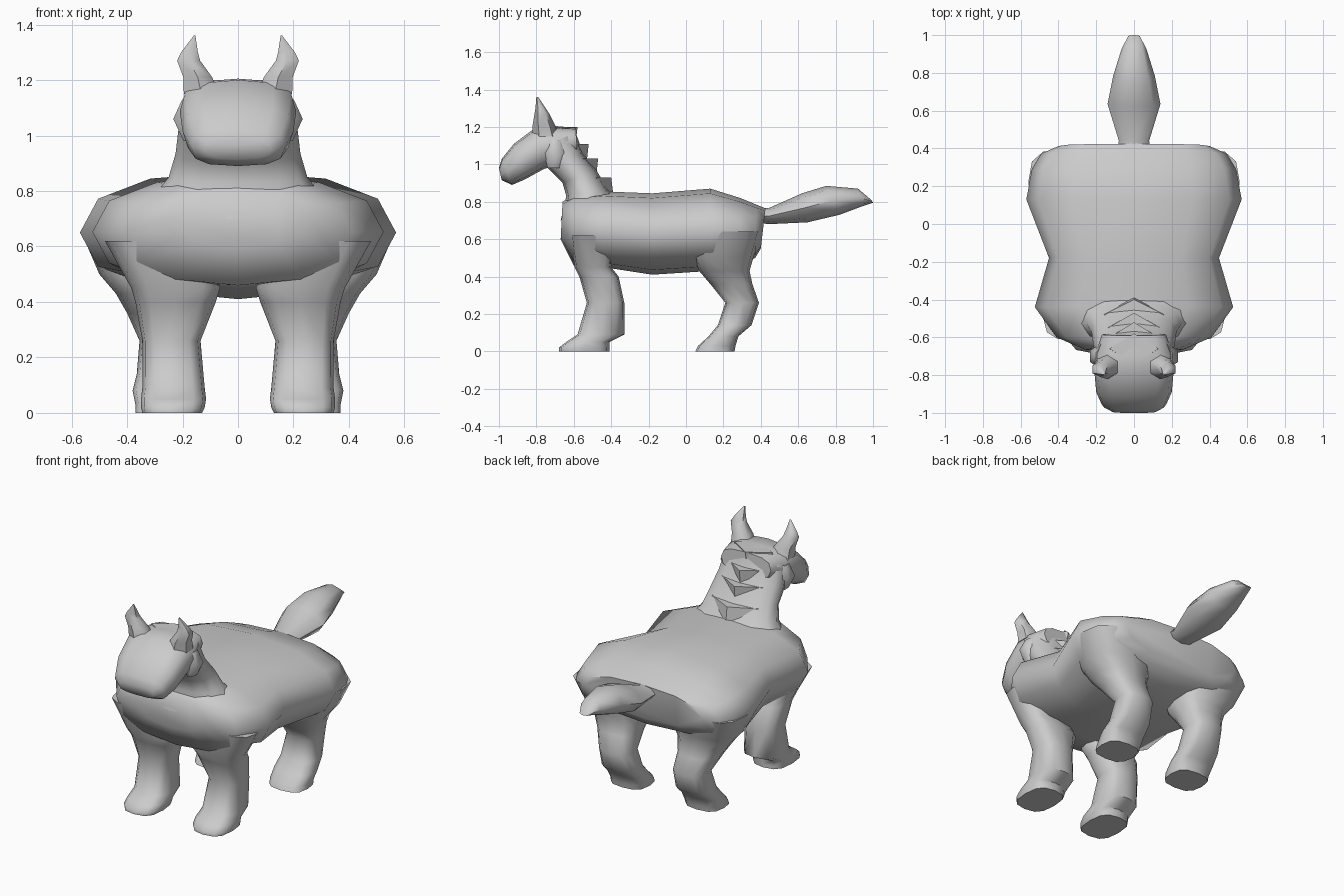
import bpy, math


def loft(name, sections, n=12, e=0.85, mirror=False, angle=60):
    """Skin rings; each ring runs between points a and b in the yz plane, and x0..x1 across."""
    verts, faces = [], []
    for ya, za, yb, zb, x0, x1 in sections:
        for k in range(n):
            t = 2 * math.pi * k / n
            c, s = math.cos(t), math.sin(t)
            c = math.copysign(abs(c) ** e, c) if abs(c) > 1e-6 else 0
            s = math.copysign(abs(s) ** e, s) if abs(s) > 1e-6 else 0
            verts.append(((x0 + x1) / 2 + s * (x1 - x0) / 2,
                          (ya + yb) / 2 + c * (ya - yb) / 2,
                          (za + zb) / 2 + c * (za - zb) / 2))
    for r in range(len(sections) - 1):
        for k in range(n):
            j = (k + 1) % n
            faces.append((r * n + k, r * n + j, (r + 1) * n + j, (r + 1) * n + k))
    faces.append(tuple(range(n)))
    faces.append(tuple(range(len(verts) - n, len(verts))))
    mesh = bpy.data.meshes.new(name)
    mesh.from_pydata(verts, [], faces)
    ob = bpy.data.objects.new(name, mesh)
    bpy.context.collection.objects.link(ob)
    bpy.ops.object.select_all(action='DESELECT')
    bpy.context.view_layer.objects.active = ob
    ob.select_set(True)
    bpy.ops.object.mode_set(mode='EDIT')
    bpy.ops.mesh.select_all(action='SELECT')
    bpy.ops.mesh.normals_make_consistent(inside=False)
    bpy.ops.object.mode_set(mode='OBJECT')
    bpy.ops.object.shade_smooth_by_angle(angle=math.radians(angle))
    if mirror:
        ob.modifiers.new("mirror", 'MIRROR')
    return ob


def upright(rows):
    """Centred rings from (top y, top z, bottom y, bottom z, half width)."""
    return [(a, b, c, d, -w, w) for a, b, c, d, w in rows]


def level(rows):
    """Horizontal rings from (z, front y, back y, inner x, outer x)."""
    return [(f, z, b, z, i, o) for z, f, b, i, o in rows]


# Broad torso, chest to rump
loft("body", upright([
    (-.66, .80, -.67, .60, .26), (-.60, .84, -.60, .46, .41),
    (-.44, .855, -.44, .45, .525), (-.18, .845, -.18, .41, .45),
    (.13, .87, .13, .43, .57), (.29, .82, .29, .46, .54),
    (.375, .785, .37, .50, .49), (.425, .765, .40, .55, .40)]))

# Neck leaning forward
loft("neck", upright([
    (-.67, .70, -.37, .82, .32), (-.64, .83, -.42, .87, .25),
    (-.66, .90, -.48, .97, .225), (-.74, .98, -.55, 1.06, .215),
    (-.80, 1.08, -.59, 1.17, .20)]))

# Head tapering to the muzzle
loft("head", upright([
    (-.59, 1.195, -.58, 1.06, .17), (-.70, 1.205, -.68, 1.00, .205),
    (-.80, 1.20, -.76, .975, .21), (-.92, 1.11, -.86, .92, .20),
    (-.985, 1.03, -.93, .89, .17), (-1.0, .98, -.985, .915, .12)]), e=.7)

# Ears and cheek tufts
loft("ear", level([
    (1.15, -.82, -.68, .06, .205), (1.21, -.82, -.70, .085, .205),
    (1.27, -.81, -.73, .13, .226), (1.30, -.805, -.75, .14, .21),
    (1.36, -.80, -.79, .153, .16)]), n=6, e=1, mirror=True)
loft("cheek", level([
    (.98, -.74, -.66, .15, .20), (1.06, -.76, -.64, .14, .24),
    (1.13, -.74, -.66, .15, .205)]), n=6, e=1, mirror=True)

# Stepped mane of wedge-shaped tufts
for i, (yb, zb, yt, zt, w) in enumerate([
        (-.39, .85, -.40, .93, .16), (-.48, .93, -.47, 1.03, .14),
        (-.53, 1.02, -.52, 1.11, .13), (-.59, 1.11, -.58, 1.20, .13)]):
    loft(f"mane_tuft_{i + 1}", level([(zb, yb - .16, yb, -w, w),
                                      (zt, yt - .16, yt, -w, w)]), n=4, e=1, angle=30)

# Leaf-shaped tail
loft("tail", upright([
    (.38, .77, .38, .69, .09), (.44, .765, .44, .68, .08),
    (.62, .845, .65, .69, .14), (.75, .885, .82, .73, .11),
    (.92, .87, .94, .775, .065), (.99, .81, 1.0, .795, .03)]), n=8, e=1)

# Legs with hooves pointing forward
loft("front_leg", level([
    (.62, -.62, -.38, .08, .48), (.45, -.595, -.40, .065, .385),
    (.40, -.57, -.36, .08, .37), (.26, -.53, -.33, .135, .345),
    (.09, -.58, -.33, .12, .345), (.05, -.64, -.41, .115, .35),
    (.02, -.68, -.41, .12, .35), (0, -.68, -.41, .13, .345)]), e=.7, mirror=True)
loft("hind_leg", level([
    (.64, .04, .40, .15, .56), (.50, .04, .36, .12, .50),
    (.43, .07, .34, .13, .44), (.36, .13, .355, .15, .40),
    (.26, .21, .39, .15, .355), (.14, .17, .35, .14, .365),
    (.08, .12, .28, .13, .38), (.03, .065, .265, .135, .37),
    (0, .05, .26, .14, .37)]), e=.7, mirror=True)
